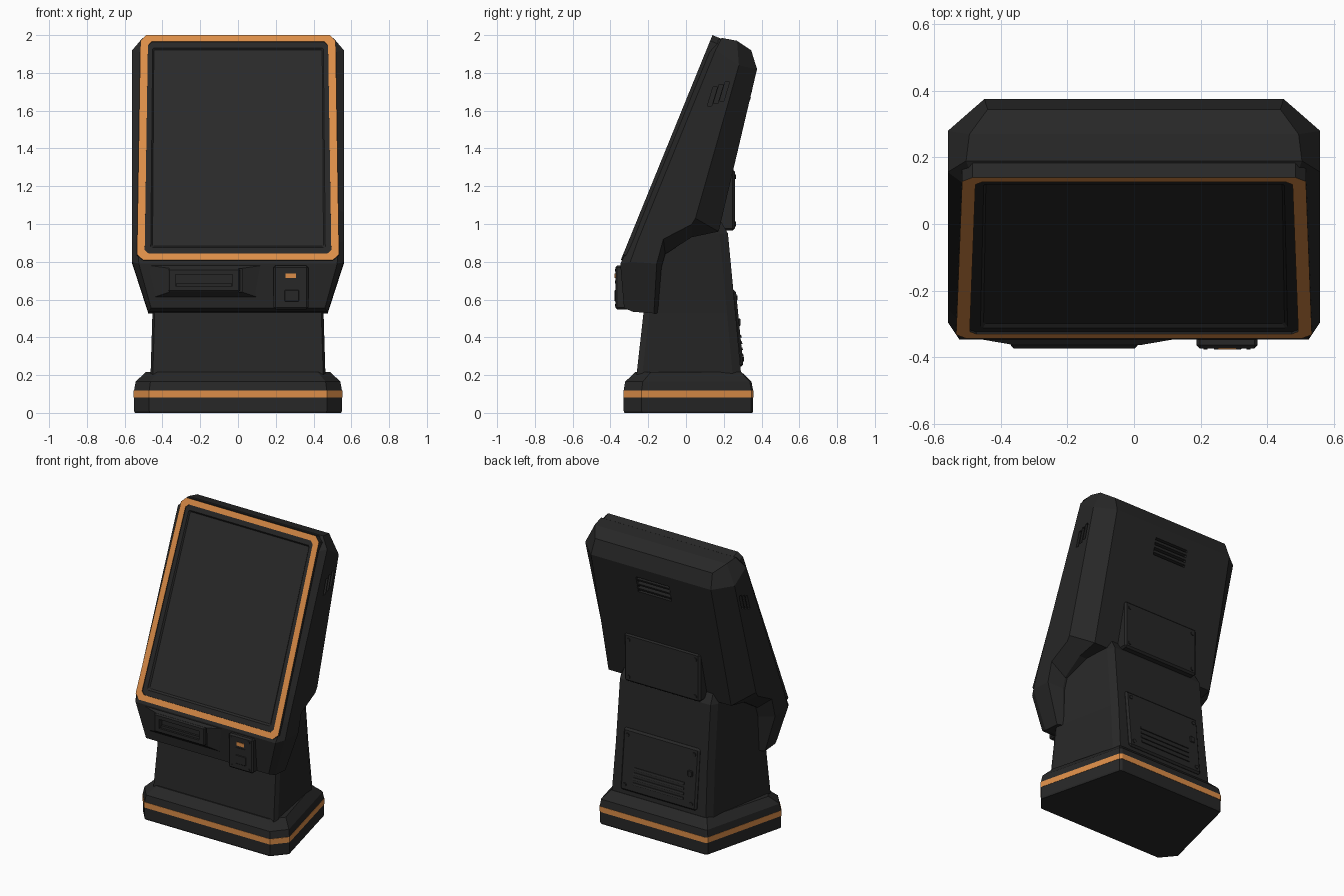
import bpy, bmesh, math
from mathutils import Vector

if "Cube" in bpy.data.objects:
    bpy.data.objects.remove(bpy.data.objects["Cube"])


def material(name, rgb):
    m = bpy.data.materials.new(name)
    m.diffuse_color = (*rgb, 1)
    m.use_nodes = True
    m.node_tree.nodes["Principled BSDF"].inputs["Base Color"].default_value = m.diffuse_color
    return m


BODY = material("charcoal body", (0.02, 0.02, 0.02))
SCREEN = material("screen glass", (0.023, 0.023, 0.023))
ORANGE = material("orange trim", (0.72, 0.27, 0.065))


def make(name, verts, faces, mat, bevel=0):
    me = bpy.data.meshes.new(name)
    bm = bmesh.new()
    vs = [bm.verts.new(v) for v in verts]
    for f in faces:
        bm.faces.new([vs[i] for i in f])
    bmesh.ops.recalc_face_normals(bm, faces=bm.faces)
    bm.to_mesh(me)
    bm.free()
    me.materials.append(mat)
    ob = bpy.data.objects.new(name, me)
    bpy.context.collection.objects.link(ob)
    if bevel:
        b = ob.modifiers.new("bevel", 'BEVEL')
        b.width, b.segments = bevel, 1
    return ob


def loft(name, halves, mat=BODY, cx=0, bevel=0):
    """Skin a stack of rings; each ring is its right half (x, y, z), mirrored about cx."""
    k = len(halves[0])
    n = 2 * k
    verts, faces = [], []
    for h in halves:
        verts += [(cx + x, y, z) for x, y, z in h]
        verts += [(cx - x, y, z) for x, y, z in reversed(h)]
    for r in range(len(halves) - 1):
        for i in range(n):
            j = (i + 1) % n
            faces.append((r*n + i, r*n + j, r*n + n + j, r*n + n + i))
    for o in (0, (len(halves) - 1) * n):
        for i in range(k - 1):
            faces.append((o + i, o + i + 1, o + n - 2 - i, o + n - 1 - i))
    return make(name, verts, faces, mat, bevel)


def box(name, cx, hw, y0, y1, z0, z1, mat=BODY, bevel=0, lean=0):
    return loft(name, [[(hw, y0, z0), (hw, y1, z0)],
                       [(hw, y0 + lean, z1), (hw, y1 + lean, z1)]], mat, cx, bevel)


def cut(target, cutter):
    m = target.modifiers.new("cut", 'BOOLEAN')
    m.operation, m.solver, m.object = 'DIFFERENCE', 'EXACT', cutter
    cutter.hide_render = True
    cutter.display_type = 'WIRE'


# ---- base plinth with orange band, narrowing towards the back
def base_ring(z, s):
    return [(.47 - s*.8, -.33 + s, z), (.55 - s, -.235 + s*.8, z),
            (.405 - s*.75, .345 - s*.9, z), (.39 - s*.75, .355 - s, z)]


loft("base_foot", [base_ring(0, .004), base_ring(.01, 0), base_ring(.082, 0)])
loft("base_orange_band", [base_ring(.082, -.002), base_ring(.119, -.002)], ORANGE)
loft("base_top", [base_ring(.119, 0), base_ring(.165, .008), base_ring(.217, .062)])


# ---- column, also narrower at the back
def column_ring(z, x, yf, yb):
    return [(x - .012, yf, z), (x, yf + .03, z), (x - .085, yb - .045, z), (x - .11, yb, z)]


loft("column", [column_ring(.2, .463, -.262, .292), column_ring(.53, .453, -.225, .262),
                column_ring(.95, .45, -.14, .222), column_ring(1.04, .44, -.1, .17)])


# ---- tilted head: rings of front, side front, side back, back corners
def fy(z, d=0):
    """y of the screen plane at height z, pushed d into the head."""
    return -.345 + .4076 * (z - .81) + d * 1.08


head = loft("head_shell", [
    [(.46, -.328, .555), (.475, -.28, .535), (.475, -.17, .527), (.44, -.15, .527)],
    [(.525, -.348, .79), (.56, -.295, .80), (.56, -.155, .79), (.46, -.13, .77)],
    [(.53, fy(.90, .018), .90), (.56, fy(.91, .045), .91), (.56, -.12, .92), (.46, -.11, .84)],
    [(.53, fy(1.0, .018), 1.0), (.56, fy(1.0, .045), 1.0), (.56, .03, .998), (.46, .03, .93)],
    [(.53, fy(1.08, .018), 1.08), (.56, fy(1.06, .045), 1.06), (.56, .05, 1.03), (.46, .173, .96)],
    [(.515, fy(1.91, .018), 1.91), (.56, fy(1.92, .045), 1.92), (.56, .28, 1.84), (.45, .376, 1.82)],
    [(.49, .15, 1.965), (.505, .19, 1.985), (.495, .27, 1.97), (.44, .345, 1.92)],
])
# side vents
for s in (-1, 1):
    for i in range(3):
        cut(head, box("side_vent_cutter", s * .565, .025, .113 + i*.032, .136 + i*.032,
                      1.625 + i*.013, 1.725 + i*.013, lean=.03))
# rear vent
cut(head, box("rear_vent_cutter", 0, .125, .31, .45, 1.64, 1.75))
for i in range(3):
    box("rear_vent_slat", 0, .127, .30, .338 + i*.006, 1.655 + i*.033, 1.669 + i*.033, lean=.006)

# ---- screen frame, bezel and glass, in the tilted plane
O, U = Vector((0, -.345, .81)), Vector((0, .485, 1.19)).normalized()
N = Vector((0, -U.z, U.y))


def octagon(xb, xt, u0, u1, c, d):
    pts = [(xb - c, u0), (xb, u0 + c), (xt, u1 - c), (xt - c, u1)]
    pts += [(-x, u) for x, u in reversed(pts)]
    return [O + Vector((x, 0, 0)) + U*u + N*d for x, u in pts]


def nested(name, rings, mat, closed=False):
    """Rings joined in order: closed gives a hollow frame, otherwise the last ring is filled."""
    verts = [p for r in rings for p in r]
    m, faces = len(rings), []
    for r in range(m if closed else m - 1):
        q = (r + 1) % m
        for i in range(8):
            j = (i + 1) % 8
            faces.append((r*8 + i, r*8 + j, q*8 + j, q*8 + i))
    if not closed:
        faces.append(tuple(range(m*8 - 8, m*8)))
    return make(name, verts, faces, mat)


outer = (.535, .517, 0, 1.285, .032)
inner = (.494, .477, .037, 1.248, .02)
frame = nested("screen_frame", [octagon(*outer, -.05), octagon(*outer, 0),
               octagon(*inner, 0), octagon(*inner, -.05)], BODY, True)
# orange only on the faces looking out of the screen plane
frame.data.materials.append(ORANGE)
for p in frame.data.polygons:
    p.material_index = 1 if p.normal.dot(N) > .9 else 0
opening = (.462, .452, .072, 1.215, .008)
back_opening = (.452, .445, .085, 1.206, .006)
nested("screen_bezel", [octagon(*inner, -.03), octagon(*inner, -.006),
       octagon(*opening, -.006), octagon(*back_opening, -.016), octagon(*back_opening, -.03)],
       BODY, True)
nested("screen_glass", [octagon(.47, .46, .06, 1.22, .01, -.027),
       octagon(.47, .46, .06, 1.22, .01, -.0155)], SCREEN)

# ---- ticket slot on the chin
cowl = loft("slot_cowl", [[(.28, -.328, .61), (.19, -.362, .64), (.19, -.30, .61)],
                          [(.33, -.34, .785), (.19, -.364, .765), (.19, -.30, .785)]], cx=-.17)
housing = box("slot_housing", -.18, .19, -.374, -.30, .64, .765, bevel=.008)
slot = box("slot_cutter", -.18, .15, -.45, -.345, .672, .733)
cut(cowl, slot)
cut(housing, slot)
box("slot_lip", -.18, .145, -.36, -.34, .672, .688)

# ---- card reader
box("card_reader", .28, .092, -.374, -.30, .548, .78, bevel=.01)
box("reader_orange_light", .28, .028, -.378, -.372, .714, .738, ORANGE)
box("reader_keypad", .285, .038, -.378, -.37, .59, .65, bevel=.003)
box("reader_mouth", .28, .04, -.377, -.37, .685, .70)
for x in (.215, .345):
    for z in (.57, .755):
        box("reader_screw", x, .006, -.377, -.37, z - .006, z + .006)

# ---- rear service panels with screws and louvres
box("upper_rear_panel", 0, .285, .15, .259, .965, 1.29, bevel=.012)
box("lower_rear_panel", 0, .285, .24, .304, .245, .65, bevel=.012, lean=-.04)


def screw(x, y, z):
    n = 10
    ring = [(x + .013*math.cos(a), z + .013*math.sin(a)) for a in
            [2*math.pi*i/n for i in range(n)]]
    v = [(px, y - .015, pz) for px, pz in ring] + [(px, y + .006, pz) for px, pz in ring]
    f = [(i, (i+1) % n, n + (i+1) % n, n + i) for i in range(n)]
    make("panel_screw", v, f + [tuple(range(n)), tuple(range(n, 2*n))], BODY)


for sx in (-.25, .25):
    for z in (1.0, 1.25):
        screw(sx, .259, z)
    for z in (.285, .61):
        screw(sx, .304 - (z - .245) * .1, z)
for i in range(4):
    z = .30 + i * .033
    box("panel_louvre", 0, .19, .27, .311 - (z - .245)*.1, z, z + .014, lean=-.004)
box("panel_lock", -.23, .018, .25, .289, .46, .50, bevel=.004)
